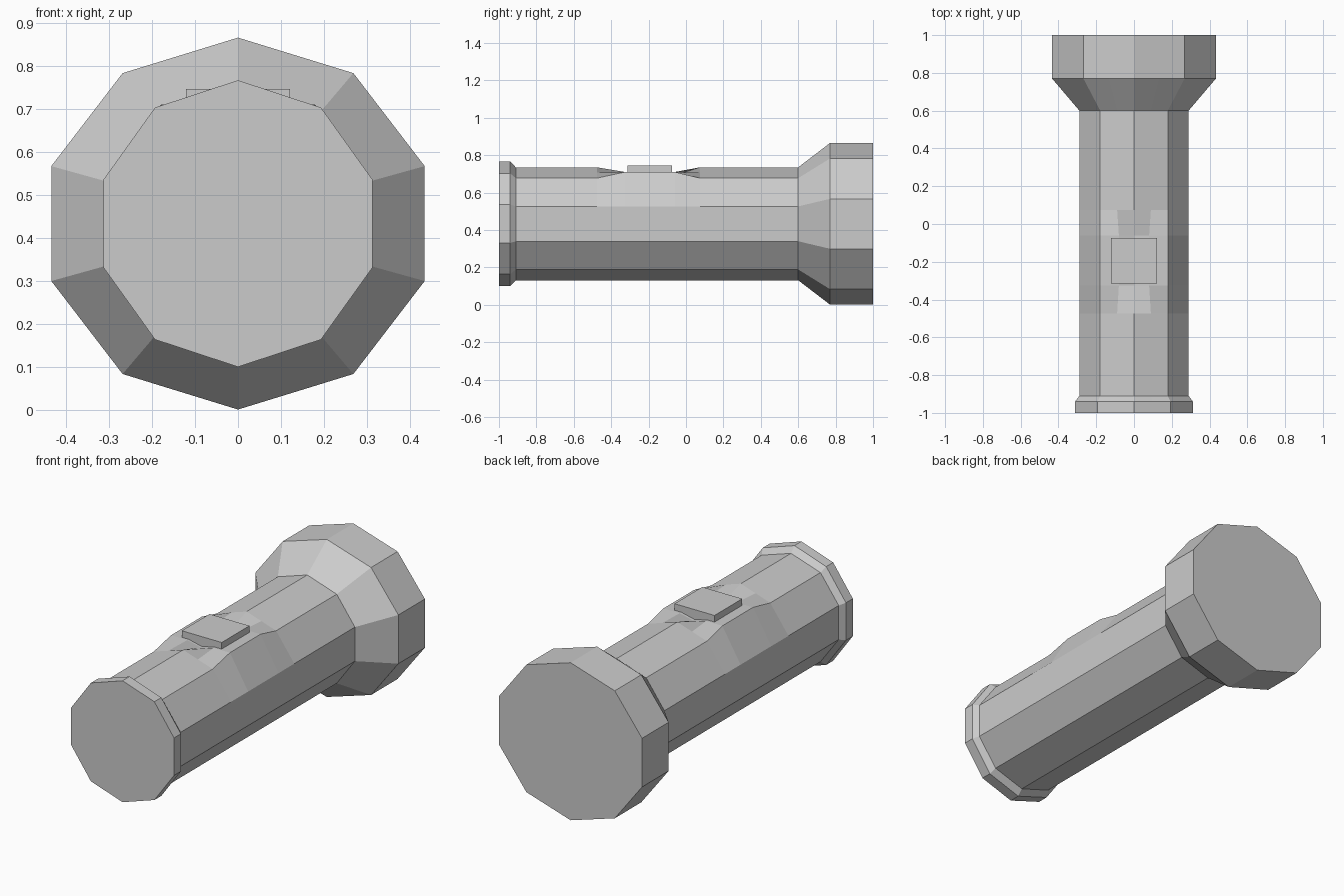
import bpy, bmesh, math

if "Cube" in bpy.data.objects:
    bpy.data.objects.remove(bpy.data.objects["Cube"])

CZ = 0.433  # height of the long axis


def ring(bm, y, rx, rz, dip):
    """Ten-sided section, point up, with an extra point on both top facets."""
    pts = []
    for i in range(10):
        a = math.radians(36 * i)
        pts.append([rx * math.sin(a), CZ + rz * math.cos(a)])
    mid = [pts[1][0] / 2, (pts[0][1] + pts[1][1]) / 2]
    if dip:  # thumb recess: ridge sinks, shoulders rise to a flat deck
        pts[0][1] = 0.692
        pts[1][1] = pts[9][1] = 0.71
        mid = [0.08, 0.71]
    pts.insert(1, mid)
    pts.append([-mid[0], mid[1]])
    return [bm.verts.new((x, y, z)) for x, z in pts]


def new_object(name, bm):
    bmesh.ops.recalc_face_normals(bm, faces=bm.faces)
    mesh = bpy.data.meshes.new(name)
    bm.to_mesh(mesh)
    bm.free()
    obj = bpy.data.objects.new(name, mesh)
    bpy.context.collection.objects.link(obj)
    return obj


# Flashlight body: tail cap, grip with switch recess, flared head
CAP, GRIP, HEAD = (0.328, 0.333), (0.304, 0.302), (0.456, 0.432)
sections = [
    (-1.0, CAP, False), (-0.94, CAP, False),
    (-0.91, GRIP, False), (-0.475, GRIP, False),
    (-0.325, GRIP, True), (-0.06, GRIP, True),
    (0.075, GRIP, False), (0.60, GRIP, False),
    (0.77, HEAD, False), (1.0, HEAD, False),
]
bm = bmesh.new()
rings = [ring(bm, y, r[0], r[1], dip) for y, r, dip in sections]
for a, b in zip(rings, rings[1:]):
    n = len(a)
    for i in range(n):
        j = (i + 1) % n
        bm.faces.new((a[i], a[j], b[j], b[i]))
bm.faces.new(rings[0])
bm.faces.new(rings[-1])
new_object("flashlight_body", bm)

# Switch button
bm = bmesh.new()
bmesh.ops.create_cube(bm, size=1)
bmesh.ops.scale(bm, vec=(0.242, 0.24, 0.055), verts=bm.verts)
bmesh.ops.translate(bm, vec=(0, -0.194, 0.7185), verts=bm.verts)
new_object("switch_button", bm)
